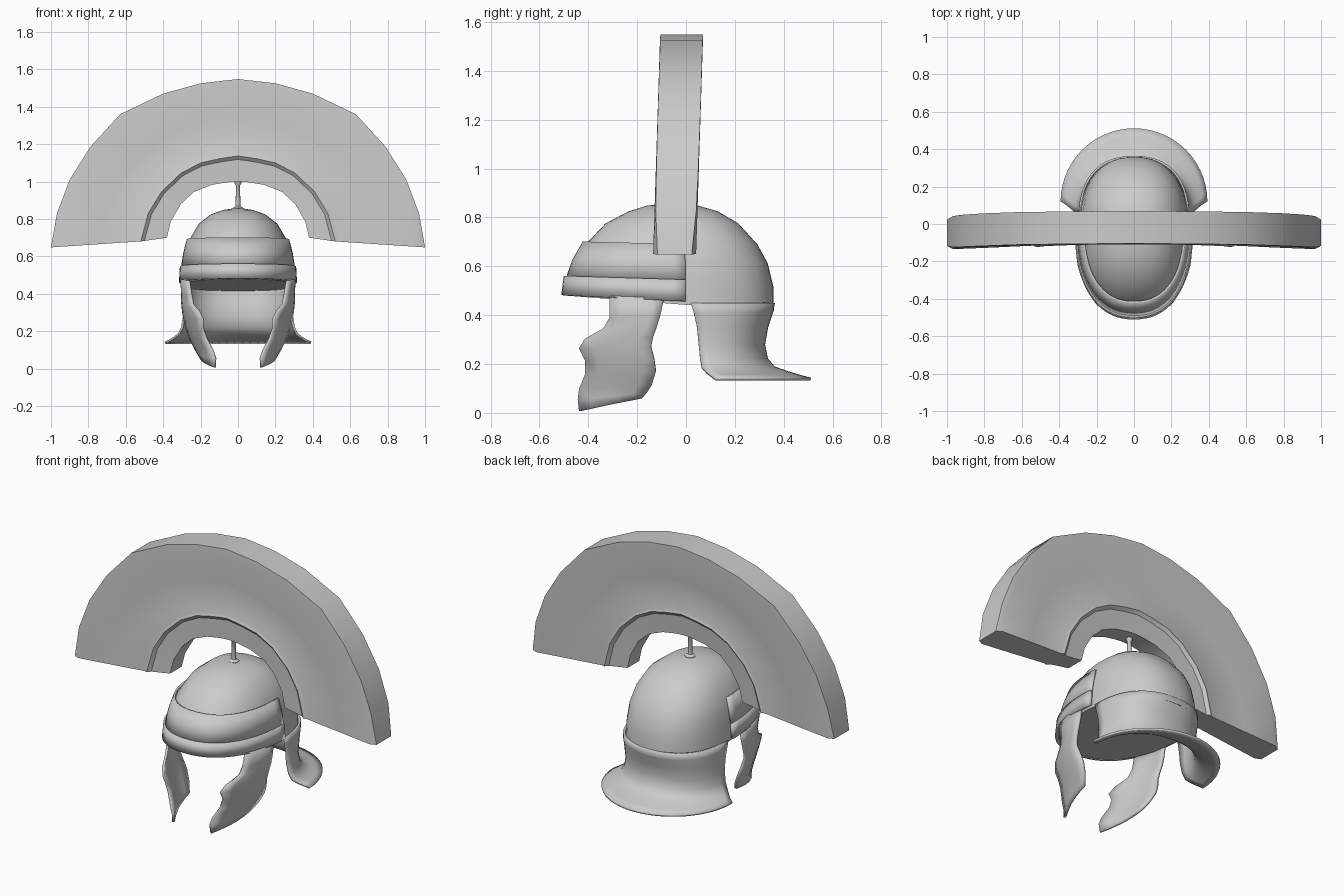
import bpy, bmesh
from math import sin, cos, pi, copysign

if "Cube" in bpy.data.objects:
    bpy.data.objects.remove(bpy.data.objects["Cube"])


def loft(name, rows, closed=False, caps=False, thick=0, mirror=False, angle=40):
    """Skin rows of points into a mesh; a closed loft joins each row's ends."""
    bm = bmesh.new()
    grid = [[bm.verts.new(p) for p in r] for r in rows]
    n = len(grid[0])
    for a, b in zip(grid, grid[1:]):
        for i in range(n if closed else n - 1):
            j = (i + 1) % n
            bm.faces.new((a[i], a[j], b[j], b[i]))
    if caps:
        bm.faces.new(grid[0])
        bm.faces.new(grid[-1])
    bmesh.ops.recalc_face_normals(bm, faces=bm.faces)
    me = bpy.data.meshes.new(name)
    bm.to_mesh(me)
    bm.free()
    ob = bpy.data.objects.new(name, me)
    bpy.context.collection.objects.link(ob)
    if thick:
        m = ob.modifiers.new("Thickness", 'SOLIDIFY')
        m.thickness, m.offset = thick, 0
    if mirror:
        ob.modifiers.new("Mirror", 'MIRROR')
    bpy.ops.object.select_all(action='DESELECT')
    ob.select_set(True)
    bpy.context.view_layer.objects.active = ob
    bpy.ops.object.shade_smooth_by_angle(angle=angle * pi / 180)
    return ob


def plan(t, hx, yf, yb, yc, n=2.3):
    """Egg-shaped outline point at angle t."""
    c, s = cos(t), sin(t)
    x = hx * copysign(abs(c) ** (2 / n), c)
    d = (yb - yc) if s > 0 else (yc - yf)
    return x, yc + d * copysign(abs(s) ** (2 / n), s)


def ring(z, yf, yb, hx, tilt, t0=0, t1=2 * pi, count=40, yc=-.03):
    pts = []
    for i in range(count):
        x, y = plan(t0 + (t1 - t0) * i / (count - 1), hx, yf, yb, yc)
        pts.append((x, y, z - tilt * y))
    return pts


# Bowl, closed underneath by a slightly tilted face
bowl = [(.857, -.08, -.03, .02, 0), (.848, -.16, .05, .08, 0), (.825, -.235, .13, .145, 0),
        (.775, -.33, .215, .21, 0), (.69, -.41, .292, .26, 0), (.615, -.45, .335, .28, .01),
        (.53, -.478, .358, .29, .04), (.442, -.49, .36, .295, .077)]
loft("helmet_bowl", [ring(*r)[:-1] for r in bowl], closed=True, caps=True)

# Neck guard with flared rim: z, front y, back y, half width, exponent
neck = [(.45, .02, .358, .29, 2.4), (.41, .032, .35, .29, 2.4), (.35, .045, .33, .288, 2.4),
        (.28, .052, .318, .288, 2.3), (.22, .058, .33, .298, 2.2), (.185, .065, .36, .315, 2.1),
        (.165, .085, .415, .34, 2), (.15, .105, .465, .365, 2), (.138, .12, .51, .39, 2)]
rows = []
for z, y0, yb, hx, n in neck:
    rows.append([(*plan(pi * i / 28, hx, y0, yb, y0, n), z) for i in range(29)])
loft("neck_guard", rows, thick=.012, angle=50)

# Reinforcing plate and brow band around the front half
A, B = -pi - .05, .05
loft("front_plate", [ring(.69, -.418, .3, .268, .02, A, B), ring(.615, -.46, .34, .287, .02, A, B),
                     ring(.54, -.485, .36, .299, .03, A, B)], thick=.012)
loft("brow_band", [ring(.545, -.492, .36, .302, .03, A, B),
                   ring(.456, -.502, .36, .307, .05, A, B)], thick=.018)

# Cheek guards: (front y, front x, front z, back y, back x, back z)
cheek = [(-.31, .265, .48, -.09, .295, .47), (-.31, .25, .39, -.105, .297, .40),
         (-.335, .24, .345, -.12, .297, .35), (-.41, .208, .305, -.135, .293, .31),
         (-.435, .188, .265, -.143, .287, .27), (-.41, .188, .215, -.13, .275, .22),
         (-.41, .17, .16, -.123, .258, .17), (-.435, .138, .1, -.14, .232, .115),
         (-.44, .122, .055, -.16, .215, .085), (-.435, .125, .007, -.18, .2, .062)]
rows = []
for yf, xf, zf, yb, xb, zb in cheek:
    row = []
    for i in range(6):
        u = i / 5
        row.append((xf + (xb - xf) * u + .018 * sin(pi * u), yf + (yb - yf) * u, zf + (zb - zf) * u))
    rows.append(row)
loft("cheek_guards", rows, thick=.014, mirror=True, angle=50)

# Transverse crest: holder, raised rim and plume lofted along an arch
# (inner x, z, seam x, z, outer x, z, outer half depth)
half = [(.38, .70, .52, .68, 1.0, .648, .07), (.36, .785, .48, .83, .968, .83, .083),
        (.305, .88, .41, .945, .90, 1.01, .086), (.235, .945, .305, 1.045, .79, 1.185, .087),
        (.14, .982, .20, 1.1, .63, 1.36, .087), (.065, .995, .10, 1.122, .40, 1.47, .087),
        (.03, .999, .05, 1.13, .20, 1.525, .087), (0, 1.0, 0, 1.137, 0, 1.548, .087)]
stations = half + [(-a, b, -c, d, -e, f, g) for a, b, c, d, e, f, g in half[-2::-1]]
rows = []
for xi, zi, xs, zs, xo, zo, w in stations:
    k, s = .06 / .4, .93

    def at(u):
        return xs + (xo - xs) * u, zs + (zo - zs) * u
    side = [((xi, zi), .055), ((xi + (xs - xi) * .86, zi + (zs - zi) * .86), .062),
            ((xs, zs), .078), (at(.04), .07), (at(.5), .08), (at(s), .088), ((xo, zo), w)]
    pts = []
    for sign, seq in ((-1, side), (1, side[::-1])):
        for (x, z), h in seq:
            pts.append((x, -.045 + .032 * (z - .7) + sign * h, z))
    rows.append(pts)
loft("crest", rows, closed=True, caps=True, angle=35)

# Crest post with a flared foot
post = [(.03, .845), (.03, .858), (.013, .868), (.011, .98), (.018, .99), (.018, 1.01)]
loft("crest_post", [[(r * cos(i * pi / 6), -.04 + r * sin(i * pi / 6), z) for i in range(12)]
                    for r, z in post], closed=True, caps=True)
